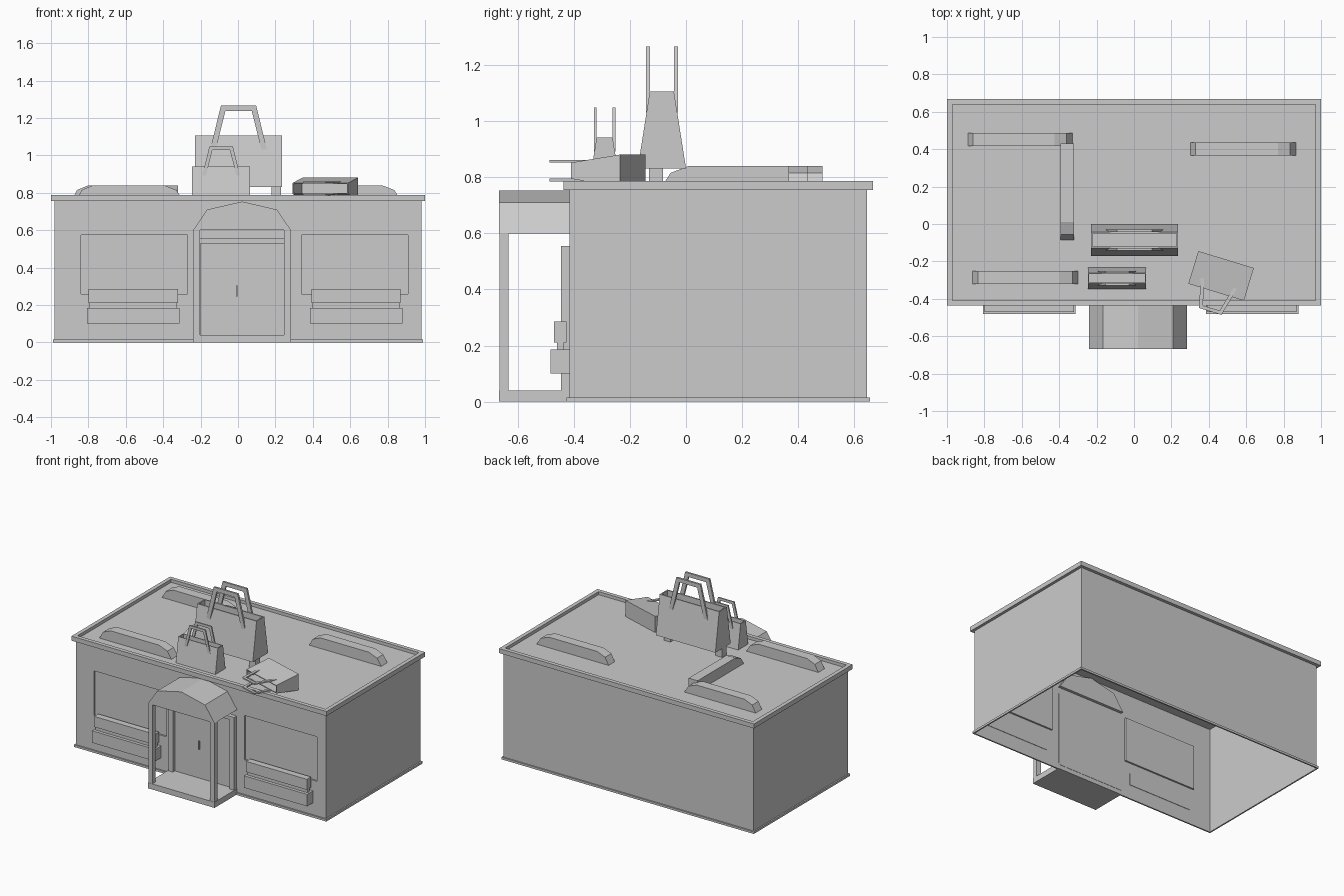
import bpy, bmesh
from math import radians
from mathutils import Matrix

if "Cube" in bpy.data.objects:
    bpy.data.objects.remove(bpy.data.objects["Cube"])


def finish(name, bm, mat=None):
    bmesh.ops.recalc_face_normals(bm, faces=bm.faces)
    me = bpy.data.meshes.new(name)
    bm.to_mesh(me)
    bm.free()
    ob = bpy.data.objects.new(name, me)
    bpy.context.collection.objects.link(ob)
    if mat:
        ob.matrix_world = mat
    return ob


def add_box(bm, x0, x1, y0, y1, z0, z1):
    m = Matrix.Translation(((x0 + x1) / 2, (y0 + y1) / 2, (z0 + z1) / 2))
    m = m @ Matrix.Diagonal((x1 - x0, y1 - y0, z1 - z0, 1))
    return bmesh.ops.create_cube(bm, size=1, matrix=m)["verts"]


def box(name, *dims):
    bm = bmesh.new()
    add_box(bm, *dims)
    return finish(name, bm)


def add_prism(bm, profile, y0, y1):
    """Extrude an (x, z) profile along y."""
    a = [bm.verts.new((x, y0, z)) for x, z in profile]
    b = [bm.verts.new((x, y1, z)) for x, z in profile]
    bm.faces.new(a)
    bm.faces.new(b[::-1])
    for i in range(len(a)):
        j = (i + 1) % len(a)
        bm.faces.new((a[i], a[j], b[j], b[i]))


def hollow_top(bm, rim, depth):
    """Inset the top face and sink it."""
    bm.normal_update()
    top = max(bm.faces, key=lambda f: f.calc_center_median().z)
    bmesh.ops.inset_region(bm, faces=[top], thickness=rim)
    floor = bmesh.ops.extrude_face_region(bm, geom=[top])["geom"]
    bmesh.ops.delete(bm, geom=[top], context='FACES_ONLY')
    bmesh.ops.translate(bm, vec=(0, 0, -depth),
                        verts=[v for v in floor if isinstance(v, bmesh.types.BMVert)])


X, Y0, Y1, TOP, FLOOR = 0.98, -0.415, 0.645, 0.757, 0.765

# Side and back walls, open below
bm = bmesh.new()
pts = [(-X, Y0), (-X, Y1), (X, Y1), (X, Y0)]
low = [bm.verts.new((x, y, 0)) for x, y in pts]
high = [bm.verts.new((x, y, TOP)) for x, y in pts]
for i in range(3):
    bm.faces.new((low[i], low[i + 1], high[i + 1], high[i]))
finish("side_walls", bm)

# Front wall with two sunken shop windows
bm = bmesh.new()
xs, zs = [-X, -0.84, -0.27, 0.34, 0.91, X], [0, 0.26, 0.575, TOP]
grid = [[bm.verts.new((x, Y0, z)) for x in xs] for z in zs]
panes = []
for r in range(3):
    for c in range(5):
        f = bm.faces.new((grid[r][c], grid[r][c + 1], grid[r + 1][c + 1], grid[r + 1][c]))
        if r == 1 and c in (1, 3):
            panes.append(f)
sunk = bmesh.ops.extrude_face_region(bm, geom=panes)["geom"]
bmesh.ops.delete(bm, geom=panes, context='FACES_ONLY')
bmesh.ops.translate(bm, vec=(0, 0.012, 0),
                    verts=[v for v in sunk if isinstance(v, bmesh.types.BMVert)])
bmesh.ops.dissolve_limit(bm, angle_limit=0.01, verts=bm.verts, edges=bm.edges)
finish("front_wall", bm)

# Plinth ring
bm = bmesh.new()
for s in (-1, 1):
    add_box(bm, *sorted((s * X, s * 0.99)), -0.425, 0.655, 0, 0.015)
for y in (-0.425, Y1):
    add_box(bm, -X, X, y, y + 0.01, 0, 0.015)
finish("plinth", bm)

# Roof with raised rim
bm = bmesh.new()
add_box(bm, -1, 1, -0.437, 0.667, 0.755, 0.787)
hollow_top(bm, 0.04, 0.787 - FLOOR)
finish("roof", bm)


# Roof ducts with bent ends
def duct(name, x0, x1, y, mat=None, square_start=False):
    h = 0.035
    start = [(x0, 0.84)] if square_start else [(x0 + 0.03, 0.815), (x0 + 0.09, 0.84)]
    bm = bmesh.new()
    add_prism(bm, [(x0, 0.76)] + start + [(x1 - 0.1, 0.84), (x1 - 0.035, 0.815), (x1, 0.76)],
              y - h, y + h)
    finish(name, bm, mat)


duct("roof_duct_front_left", -0.865, -0.295, -0.285)
duct("roof_duct_right", 0.30, 0.87, 0.40)
duct("roof_duct_back_left", -0.89, -0.325, 0.452)
turn = Matrix.Translation((-0.357, 0, 0)) @ Matrix.Rotation(radians(-90), 4, 'Z')
duct("roof_duct_branch", -0.43, 0.09, 0, turn, True)

# Window planters
for side, x in (("left", -0.56), ("right", 0.632)):
    bm = bmesh.new()
    add_box(bm, x - 0.248, x + 0.248, -0.482, -0.412, 0.10, 0.185)
    add_box(bm, x - 0.235, x + 0.235, -0.46, -0.435, 0.185, 0.21)
    add_box(bm, x - 0.238, x + 0.238, -0.471, -0.425, 0.21, 0.285)
    finish(side + "_planter", bm)

# Door, frame and handle
box("door", -0.205, 0.25, -0.422, -0.41, 0.03, 0.535)
bm = bmesh.new()
for x in (-0.235, 0.245):
    add_box(bm, x, x + 0.035, -0.445, -0.41, 0.03, 0.555)
add_box(bm, -0.2, 0.245, -0.445, -0.41, 0.53, 0.555)
finish("door_frame", bm)
box("door_handle", -0.012, -0.004, -0.432, -0.42, 0.245, 0.305)

# Porch step, posts and arched canopy
box("porch_step", -0.24, 0.283, -0.667, -0.412, 0, 0.04)
for side, x in (("left", -0.238), ("right", 0.247)):
    box(side + "_porch_post", x, x + 0.034, -0.665, -0.632, 0.04, 0.60)
bm = bmesh.new()
add_prism(bm, [(-0.24, 0.60), (-0.165, 0.71), (0.022, 0.753), (0.208, 0.71), (0.283, 0.60)],
          -0.667, -0.395)
finish("porch_canopy", bm)


# Shopping bags: tapered open body with two handles
def bag(name, mat):
    bm = bmesh.new()
    for v in add_box(bm, -0.233, 0.233, -0.086, 0.086, 0, 0.274):
        if v.co.z > 0.1:
            v.co.y *= 0.5
    hollow_top(bm, 0.012, 0.24)
    finish(name + "_body", bm, mat)
    bm = bmesh.new()
    strap = [(-0.152, 0.20), (-0.094, 0.435), (0.094, 0.435), (0.152, 0.20),
             (0.122, 0.20), (0.070, 0.407), (-0.070, 0.407), (-0.122, 0.20)]
    for y in (-0.057, 0.043):
        add_prism(bm, strap, y, y + 0.014)
    finish(name + "_handles", bm, mat)


small = Matrix.Scale(2 / 3, 4)
bag("large_bag", Matrix.Translation((0.003, -0.086, 0.831)))
bag("small_bag", Matrix.Translation((-0.09, -0.29, 0.758)) @ small)
bag("fallen_bag", Matrix.Translation((0.4925, -0.19, 0.823)) @ Matrix.Rotation(radians(-17), 4, 'Z')
    @ Matrix.Rotation(radians(90), 4, 'X') @ small)

# Stubs carrying the large bag
for side, x in (("left", -0.225), ("right", 0.18)):
    box(side + "_bag_stub", x, x + 0.05, -0.132, -0.082, FLOOR - 0.005, 0.84)
